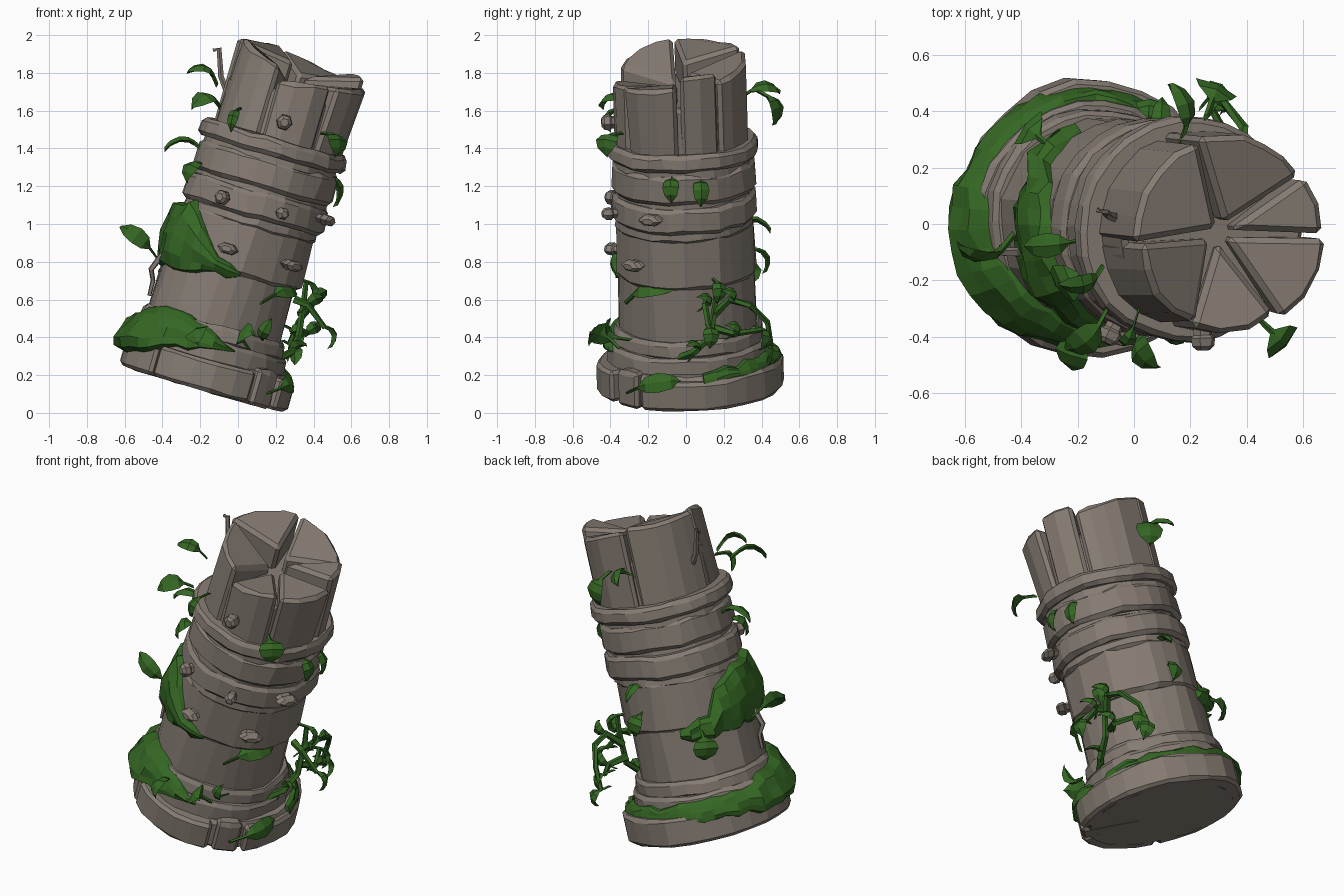
import bpy, bmesh, math, random
from mathutils import Vector, Matrix

if "Cube" in bpy.data.objects:
    bpy.data.objects.remove(bpy.data.objects["Cube"])

random.seed(7)
rad = math.radians


def material(name, rgb):
    m = bpy.data.materials.new(name)
    m.diffuse_color = (*rgb, 1)
    m.use_nodes = True
    m.node_tree.nodes["Principled BSDF"].inputs["Base Color"].default_value = m.diffuse_color
    return m


STONE = material("weathered stone", (0.235, 0.2, 0.17))
GREEN = material("leaf green", (0.035, 0.135, 0.017))

# Leaning frame of the column: local z is the column axis
LEAN = (Matrix.Translation((-0.18, 0.02, 0.13)) @ Matrix.Rotation(rad(16), 4, 'Y')
        @ Matrix.Rotation(rad(1.7), 4, 'X'))


def jit(a):
    return random.uniform(-a, a)


def polar(r, deg, s, off=0):
    return Vector((r * math.cos(rad(deg)) + off, r * math.sin(rad(deg)), s))


def finish(name, bm, mat, bevel=0):
    bmesh.ops.recalc_face_normals(bm, faces=bm.faces[:])
    me = bpy.data.meshes.new(name)
    bm.to_mesh(me)
    bm.free()
    me.materials.append(mat)
    ob = bpy.data.objects.new(name, me)
    bpy.context.collection.objects.link(ob)
    if bevel:
        b = ob.modifiers.new("worn edges", 'BEVEL')
        b.width, b.segments, b.limit_method, b.angle_limit = bevel, 1, 'ANGLE', rad(35)


def loft(name, rings, mat, lean=False, bevel=0):
    """Skin closed rings of points and cap both ends."""
    bm = bmesh.new()
    vs = [[bm.verts.new(LEAN @ p if lean else p) for p in ring] for ring in rings]
    n = len(vs[0])
    for a, b in zip(vs, vs[1:]):
        for i in range(n):
            j = (i + 1) % n
            bm.faces.new((a[i], a[j], b[j], b[i]))
    bm.faces.new(vs[0])
    bm.faces.new(vs[-1])
    finish(name, bm, mat, bevel)


def drum(name, off, r, s0, s1, n=26, lip=0.022):
    """Slightly uneven round stone with worn rims."""
    col = [(jit(0.007), jit(0.007)) for _ in range(n)]
    rings = [[polar(q + c[0] + jit(0.003), i * 360 / n + jit(2), s + c[1] + jit(0.003), off)
              for i, c in enumerate(col)]
             for q, s in ((r - lip, s0), (r, s0 + lip), (r - lip / 4, s1 - lip), (r - lip, s1))]
    loft(name, rings, STONE, True)


def block(name, a0, a1, r, s0, s_out, s_in, flare=0, slope=0, off=0, bevel=0.018, tip=0.03, deep=0):
    """Pie-shaped broken block; slope tips its top from a0 towards a1."""
    k = max(2, round((a1 - a0) / 15))
    low = [polar(tip, (a0 + a1) / 2, s0, off)]
    high = [polar(tip, (a0 + a1) / 2, s_in, off)]
    for i in range(k + 1):
        t = i / k
        a = a0 + (a1 - a0) * t
        d = jit(0.01) + deep * math.sin(rad(a)) ** 2
        low.append(polar(r + d, a, s0 + jit(0.004), off))
        high.append(polar(r + d + flare, a, s_out + slope * (t - 0.5) + jit(0.01), off))
    loft(name, [low, high], STONE, True, bevel)


# Base slab in three pieces around a core, a little deeper than wide
block("base_slab_main", -34, 232, 0.465, 0, 0.165, 0.17, deep=0.035)
block("base_slab_front", 233, 301, 0.465, 0, 0.165, 0.17, deep=0.02)
block("base_slab_chip", 304, 323, 0.47, -0.005, 0.19, 0.19)
drum("base_core", 0, 0.44, -0.001, 0.18)

# Stacked shaft drums and rings: name, sideways shift, radius, bottom, top
drum("foot_ring", -0.04, 0.43, 0.14, 0.27)
drum("foot_ring_small", -0.04, 0.4, 0.25, 0.35)
drum("lower_drum", -0.04, 0.365, 0.3, 0.66)
drum("middle_drum", -0.02, 0.368, 0.63, 0.93)
drum("middle_lip", -0.01, 0.367, 0.89, 0.97)
drum("wide_band", -0.005, 0.392, 0.95, 1.09)
drum("band_neck", 0, 0.36, 1.06, 1.16)
drum("upper_drum", 0, 0.384, 1.11, 1.27)
drum("upper_neck", 0, 0.367, 1.23, 1.34)
drum("top_ring", -0.005, 0.405, 1.29, 1.385)
drum("crown_core", 0.01, 0.335, 1.33, 1.64)

# Broken crown: name, start angle, end angle, outer height, inner height, flare, slope
for nm, a0, a1, so, si, fl, sl in (("left", 110, 185, 1.845, 1.79, 0, 0), ("front_left", 186.5, 253, 1.81, 1.68, -0.02, -0.1),
                                   ("front", 255, 305, 1.71, 1.67, 0, 0.05), ("front_right", 307, 357, 1.75, 1.69, 0.03, 0.02),
                                   ("back_right", 0, 35, 1.81, 1.73, 0, 0), ("back", 36.5, 108.5, 1.8, 1.74, 0, 0.06)):
    block("crown_" + nm, a0, a1, 0.353, 1.34, so, si, fl, sl, 0.012, 0.02, 0.035)

# Stone studs: angle, height, surface radius, half width
for a, s, r, w in ((-87, 1.483, 0.35, 0.045), (-116, 1.01, 0.385, 0.042), (-70, 1.016, 0.385, 0.035),
                   (-102, 0.757, 0.36, 0.06), (-46, 0.761, 0.35, 0.07), (-25, 1.04, 0.38, 0.07)):
    h = w if w < 0.05 else 0.032
    out, tan = polar(1, a, 0), polar(1, a + 90, 0)
    rings = [[out * (r + d) + tan * (w * f * math.cos(rad(60 * k))) + Vector((0, 0, s + h * f * math.sin(rad(60 * k))))
              for k in range(6)] for d, f in ((-0.05, 0.75), (0.02, 0.75), (0.03, 1), (0.06, 0.9), (0.075, 0.5))]
    loft("stud", rings, STONE, True)


def moss(name, ctrl, surf, off):
    """Lumpy patch hugging the column; ctrl rows: angle, low, high, bulge."""
    rings = []
    for p, q in zip(ctrl, ctrl[1:]):
        m = max(1, round((q[0] - p[0]) / 9))
        for i in range(m + (q is ctrl[-1])):
            a, lo, hi, b = (u + (v - u) * i / m for u, v in zip(p, q))
            mid, half = (lo + hi) / 2 + jit(0.012), (hi - lo) / 2 + jit(0.012)
            ring = []
            for k in range(7):
                s = mid - half * math.cos(math.pi * k / 6)
                bump = b * abs(math.sin(math.pi * k / 6)) ** 0.6 + (jit(min(0.016, b / 4)) if 0 < k < 6 else 0)
                ring.append(polar(surf(s) - 0.025 + bump, a, s, off))
            rings.append(ring)
    loft(name, rings, GREEN, True)


moss("moss_middle", [(118, 0.58, 0.64, 0.05), (145, 0.55, 0.7, 0.09), (156, 0.56, 0.86, 0.07), (180, 0.56, 0.91, 0.08),
                     (215, 0.55, 0.95, 0.09), (235, 0.57, 0.84, 0.07), (255, 0.6, 0.7, 0.06), (276, 0.62, 0.66, 0.03)],
     lambda s: 0.37, -0.02)
moss("moss_base", [(10, 0.15, 0.21, 0.03), (90, 0.14, 0.22, 0.035), (140, 0.12, 0.25, 0.05), (175, 0.06, 0.3, 0.07),
                   (220, 0.1, 0.4, 0.08), (245, 0.19, 0.38, 0.06), (270, 0.22, 0.29, 0.045), (286, 0.22, 0.25, 0.03)],
     lambda s: 0.475 - 0.4 * max(0, s - 0.13), -0.015)


def tube(name, pts, r, mat):
    """Tapering five-sided stem along a path."""
    pts = [Vector(p) for p in pts]
    rings = []
    for i, p in enumerate(pts):
        d = (pts[min(i + 1, len(pts) - 1)] - pts[max(i - 1, 0)]).normalized()
        x = d.cross(Vector((0.8, -0.6, 0))).normalized()
        y = d.cross(x)
        f = r * (1 - 0.4 * i / (len(pts) - 1))
        rings.append([p + (x * math.cos(rad(72 * k)) + y * math.sin(rad(72 * k))) * f for k in range(5)])
    loft(name, rings, mat)


def leaf(name, root, tip, width, out=None):
    """Folded leaf on a short stem, bowed outwards."""
    root, tip = Vector(root), Vector(tip)
    d = tip - root
    out = Vector(out or (root.x - 0.05, root.y, 0.25)).normalized()
    side = d.cross(out).normalized()
    nrm = side.cross(d).normalized()
    rings = []
    for t, w, bow in ((-0.35, 0.12, -0.04), (0, 0.16, 0.01), (0.2, 0.8, 0.03), (0.5, 1, 0.035), (0.8, 0.75, 0.015), (1, 0.1, -0.015)):
        c, h = root + d * t + nrm * bow, w * width / 2
        rings.append([c + side * h, c + nrm * 0.014, c - side * h, c - nrm * 0.016])
    loft(name, rings, GREEN)


# Leaves: tip position, rise from tip back to root, width; roots lie towards the axis
for x, y, z, rise, w in ((-.24, -.45, 1.63, .02, .12), (-.26, -.22, 1.82, -.04, .08), (-.39, -.08, 1.41, .01, .09),
                         (.53, -.43, 1.37, .1, .15), (.28, .48, 1.53, .14, .16), (.14, .5, 1.71, -.01, .09),
                         (-.04, -.42, 1.5, .1, .06), (-.28, -.22, 1.24, .07, .15), (.54, -.08, 1.12, .12, .09),
                         (.53, .08, 1.1, .13, .09), (.07, -.51, .43, -.05, .14), (.17, -.42, .49, -.09, .07),
                         (-.22, -.52, .38, .04, .13), (-.37, .34, .68, .12, .15), (.06, .43, .75, .11, .1),
                         (.1, .45, .98, .02, .07)):
    tip = Vector((x, y, z))
    inward = Vector((-0.18 + 0.287 * (z - 0.13) - x, 0.02 - 0.03 * z - y, 0)).normalized()
    leaf("leaf", tip + inward * max(0.05, 0.17 - abs(rise)) + Vector((0, 0, rise)), tip, w)

# Broad leaves lying along the stone
leaf("leaf_left", (-.47, -.08, .87), (-.62, -.09, .99), .1, (0.2, -1, 0.3))
leaf("leaf_shaft", (.19, -.27, .62), (.3, -.07, .66), .12, (0.7, -0.3, 0.6))
leaf("leaf_base", (.22, -.25, .13), (.275, -.03, .17), .11, (1, -0.2, 0.3))

# Climbing vines on the right side, each ending in a leaf
for v in ([(.2, -.06, .28), (.28, .04, .32), (.32, .13, .4), (.35, .16, .6), (.36, .16, .69)],
          [(.33, .15, .52), (.39, .23, .6), (.39, .34, .57), (.32, .43, .48), (.27, .45, .36)],
          [(.3, .12, .6), (.37, .1, .57), (.46, .12, .45)],
          [(.3, .15, .45), (.36, .25, .42), (.28, .4, .44)]):
    tube("vine", v, 0.023, GREEN)
    end = Vector(v[-1])
    leaf("vine_leaf", end, end + Vector((0.04, 0.01, -0.1)), 0.09)
    bud = Vector(v[1])
    leaf("vine_leaf", bud, bud + Vector((0.08, -0.02, 0.05)), 0.07)

# Dry twigs on the left side
for t in ([(-.05, .02, 1.68), (-.09, .03, 1.78), (-.1, .04, 1.93), (-.13, .05, 1.92)],
          [(-.4, -.1, .84), (-.46, -.1, .76), (-.45, -.08, .7), (-.47, -.08, .62)]):
    tube("twig", t, 0.018, STONE)
